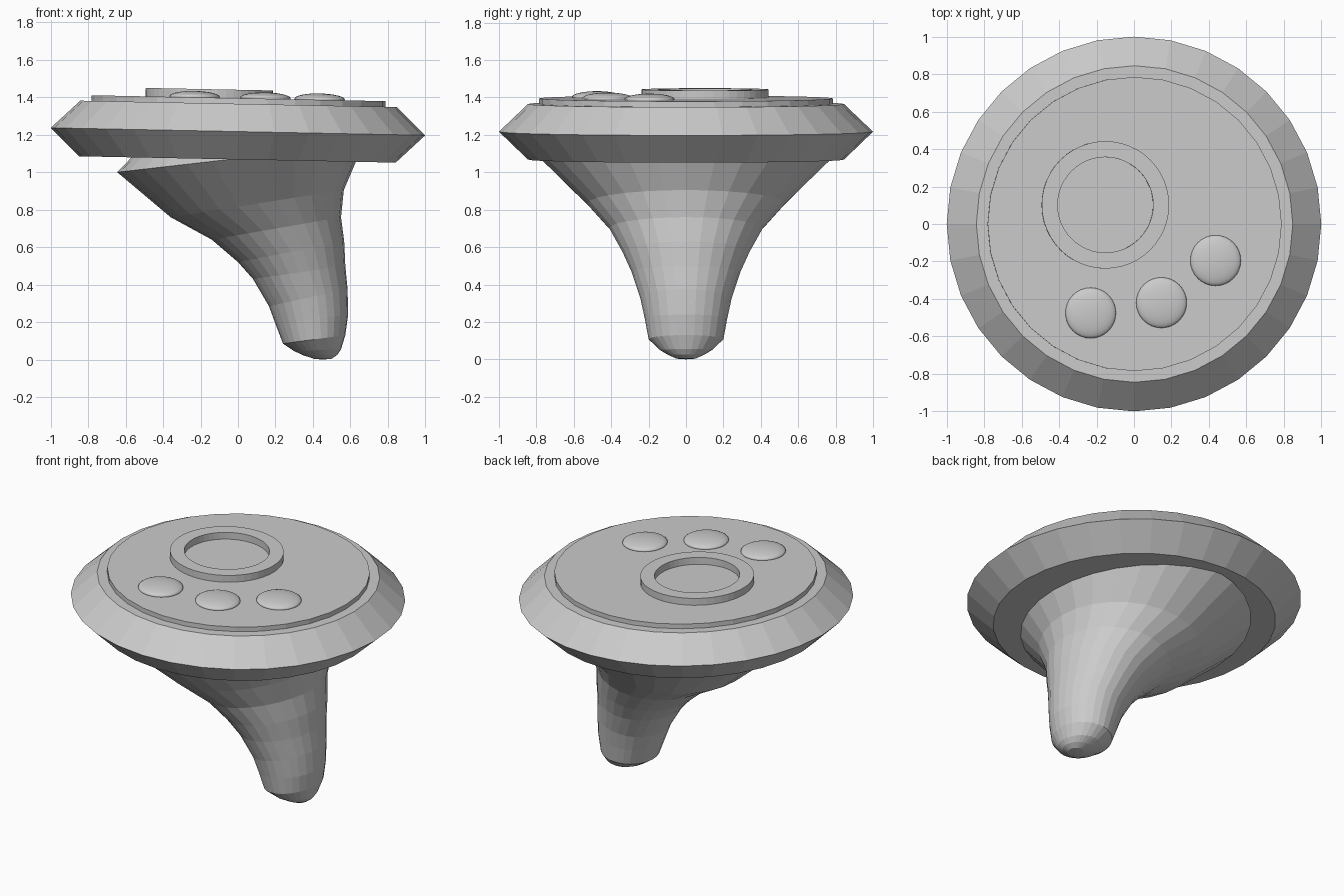
import bpy, bmesh, math
from mathutils import Matrix, Vector

if "Cube" in bpy.data.objects:
    bpy.data.objects.remove(bpy.data.objects["Cube"])

grey = bpy.data.materials.new("plain_grey")
grey.diffuse_color = (0.6, 0.6, 0.6, 1)
grey.use_nodes = True
grey.node_tree.nodes["Principled BSDF"].inputs["Base Color"].default_value = grey.diffuse_color

# The whole control head leans slightly towards +x
PIVOT = Vector((0, 0, 1.217))
TILT = (Matrix.Translation(PIVOT) @ Matrix.Rotation(0.02, 4, 'Y')
        @ Matrix.Translation(-PIVOT))


def make_object(name, bm, smooth=False):
    bmesh.ops.recalc_face_normals(bm, faces=bm.faces)
    for f in bm.faces:
        f.smooth = smooth
    me = bpy.data.meshes.new(name)
    bm.to_mesh(me)
    bm.free()
    me.materials.append(grey)
    ob = bpy.data.objects.new(name, me)
    bpy.context.collection.objects.link(ob)
    return ob


def loft(bm, rings, closed=False):
    """Bridge successive rings of points; cap the ends unless closed."""
    loops = [[bm.verts.new(p) for p in r] for r in rings]
    pairs = list(zip(loops, loops[1:]))
    if closed:
        pairs.append((loops[-1], loops[0]))
    else:
        bm.faces.new(loops[0])
        bm.faces.new(loops[-1])
    n = len(loops[0])
    for a, b in pairs:
        for i in range(n):
            j = (i + 1) % n
            bm.faces.new((a[i], a[j], b[j], b[i]))


def lathe(name, profile, sides, centre=(0, 0), closed=False):
    bm = bmesh.new()
    rings = [[(centre[0] + r * math.cos(2 * math.pi * i / sides),
               centre[1] + r * math.sin(2 * math.pi * i / sides), z)
              for i in range(sides)] for r, z in profile]
    loft(bm, rings, closed)
    bm.transform(TILT)
    return make_object(name, bm)


# Head: bevelled disc with a thin raised plate
lathe("head_disc", [(0.845, 1.068), (1.0, 1.217), (0.845, 1.365)], 32)
lathe("top_plate", [(0.785, 1.35), (0.785, 1.395)], 32)

# Raised ring on the plate
lathe("dial_ring", [(0.34, 1.38), (0.34, 1.44), (0.255, 1.44), (0.255, 1.38)],
      48, (-0.157, 0.102), closed=True)

# Three domed buttons
for k, (x, y) in enumerate([(-0.235, -0.475), (0.143, -0.42), (0.432, -0.195)]):
    bm = bmesh.new()
    bmesh.ops.create_uvsphere(bm, u_segments=32, v_segments=16, radius=1)
    bm.transform(TILT @ Matrix.Translation((x, y, 1.398))
                 @ Matrix.Diagonal((0.135, 0.135, 0.031, 1)))
    make_object(f"button_{k + 1}", bm, smooth=True)

# Bent stem: each section is (left x, left z, right x, right z, half depth)
sections = [
    (0.41, 0.003, 0.50, 0.004, 0.05),
    (0.35, 0.022, 0.53, 0.025, 0.095),
    (0.30, 0.045, 0.55, 0.055, 0.14),
    (0.24, 0.085, 0.573, 0.13, 0.20),
    (0.20, 0.19, 0.588, 0.24, 0.22),
    (0.165, 0.285, 0.585, 0.375, 0.245),
    (0.08, 0.43, 0.573, 0.50, 0.29),
    (0.0, 0.52, 0.567, 0.63, 0.34),
    (-0.14, 0.64, 0.55, 0.76, 0.41),
    (-0.36, 0.76, 0.565, 0.905, 0.53),
    (-0.645, 1.0, 0.67, 1.15, 0.78),
    (-0.50, 1.15, 0.60, 1.20, 0.68),
]
N = 28
rings = []
for lx, lz, rx, rz, w in sections:
    ring = []
    for i in range(N):
        a = 2 * math.pi * i / N
        t = (1 + math.cos(a)) / 2
        ring.append((lx + (rx - lx) * t, w * math.sin(a), lz + (rz - lz) * t))
    rings.append(ring)
bm = bmesh.new()
loft(bm, rings)
# Pull the rounded tip down to the ground
bm.faces.ensure_lookup_table()
bmesh.ops.poke(bm, faces=[bm.faces[0]], offset=0)
min(bm.verts, key=lambda v: len(v.link_edges) != N).co.z = 0.0
make_object("stem", bm)
